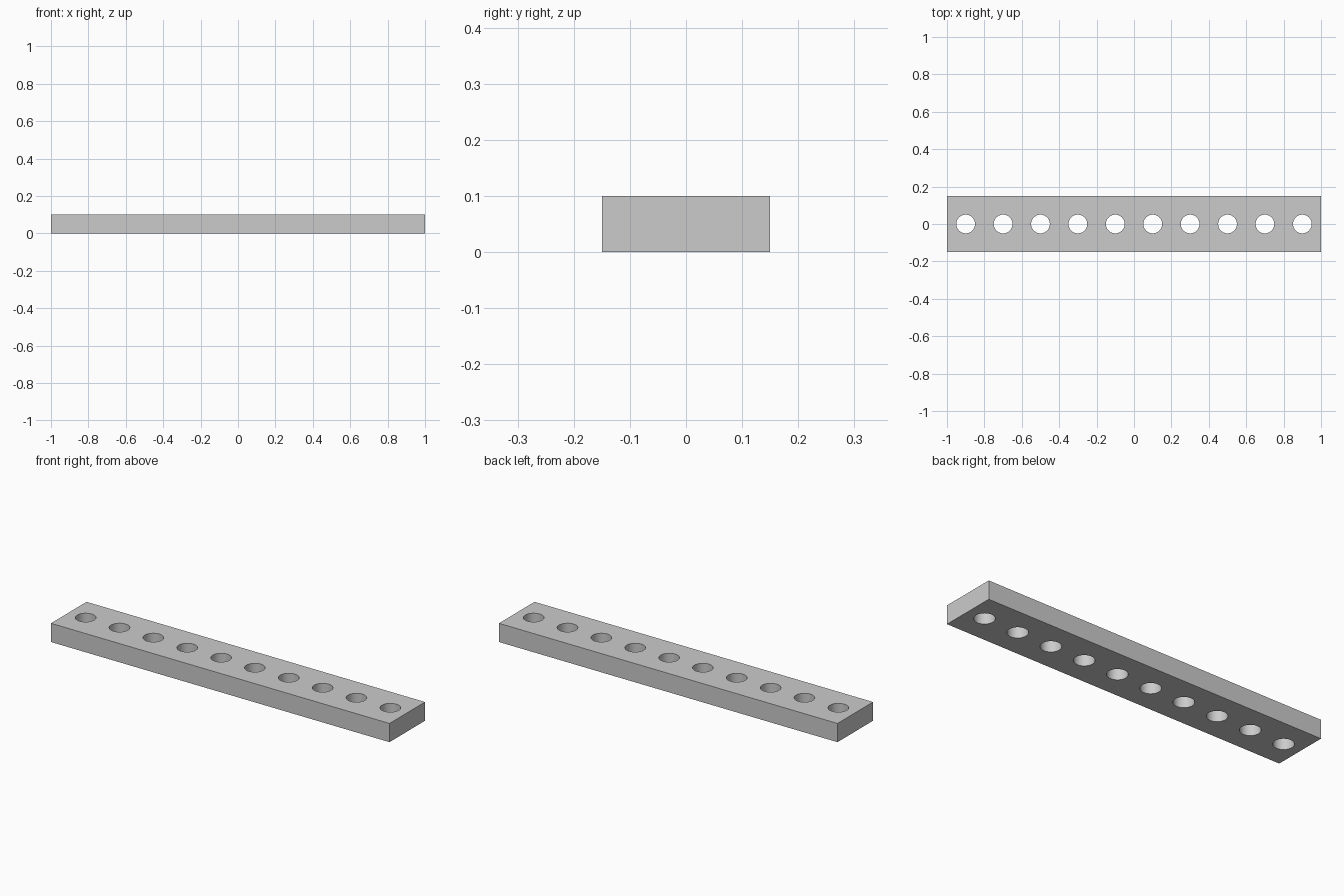
import bpy
import bmesh
from math import radians
from mathutils import Matrix

if "Cube" in bpy.data.objects:
    bpy.data.objects.remove(bpy.data.objects["Cube"])

LENGTH, WIDTH, HEIGHT = 2.0, 0.3, 0.1
HOLES, PITCH, RADIUS = 10, 0.2, 0.05


def make_object(name, bm):
    mesh = bpy.data.meshes.new(name)
    bm.to_mesh(mesh)
    bm.free()
    obj = bpy.data.objects.new(name, mesh)
    bpy.context.collection.objects.link(obj)
    return obj


# Flat bar
bm = bmesh.new()
place = Matrix.Translation((0, 0, HEIGHT / 2)) @ Matrix.Diagonal((LENGTH, WIDTH, HEIGHT, 1))
bmesh.ops.create_cube(bm, size=1, matrix=place)
bar = make_object("perforated_bar", bm)

# Row of round cutters, one per hole
bm = bmesh.new()
for i in range(HOLES):
    x = (i - (HOLES - 1) / 2) * PITCH
    bmesh.ops.create_cone(bm, cap_ends=True, segments=48, radius1=RADIUS, radius2=RADIUS,
                          depth=HEIGHT * 2, matrix=Matrix.Translation((x, 0, HEIGHT / 2)))
cutter = make_object("hole_cutter", bm)
cutter.hide_render = True

# Drill the holes, then drop the cutter
drill = bar.modifiers.new("drill_holes", 'BOOLEAN')
drill.operation = 'DIFFERENCE'
drill.solver = 'EXACT'
drill.object = cutter
bpy.context.view_layer.objects.active = bar
bar.select_set(True)
bpy.ops.object.modifier_apply(modifier=drill.name)
bpy.data.objects.remove(cutter, do_unlink=True)

# Smooth hole walls, crisp edges
bpy.ops.object.shade_smooth_by_angle(angle=radians(30))
